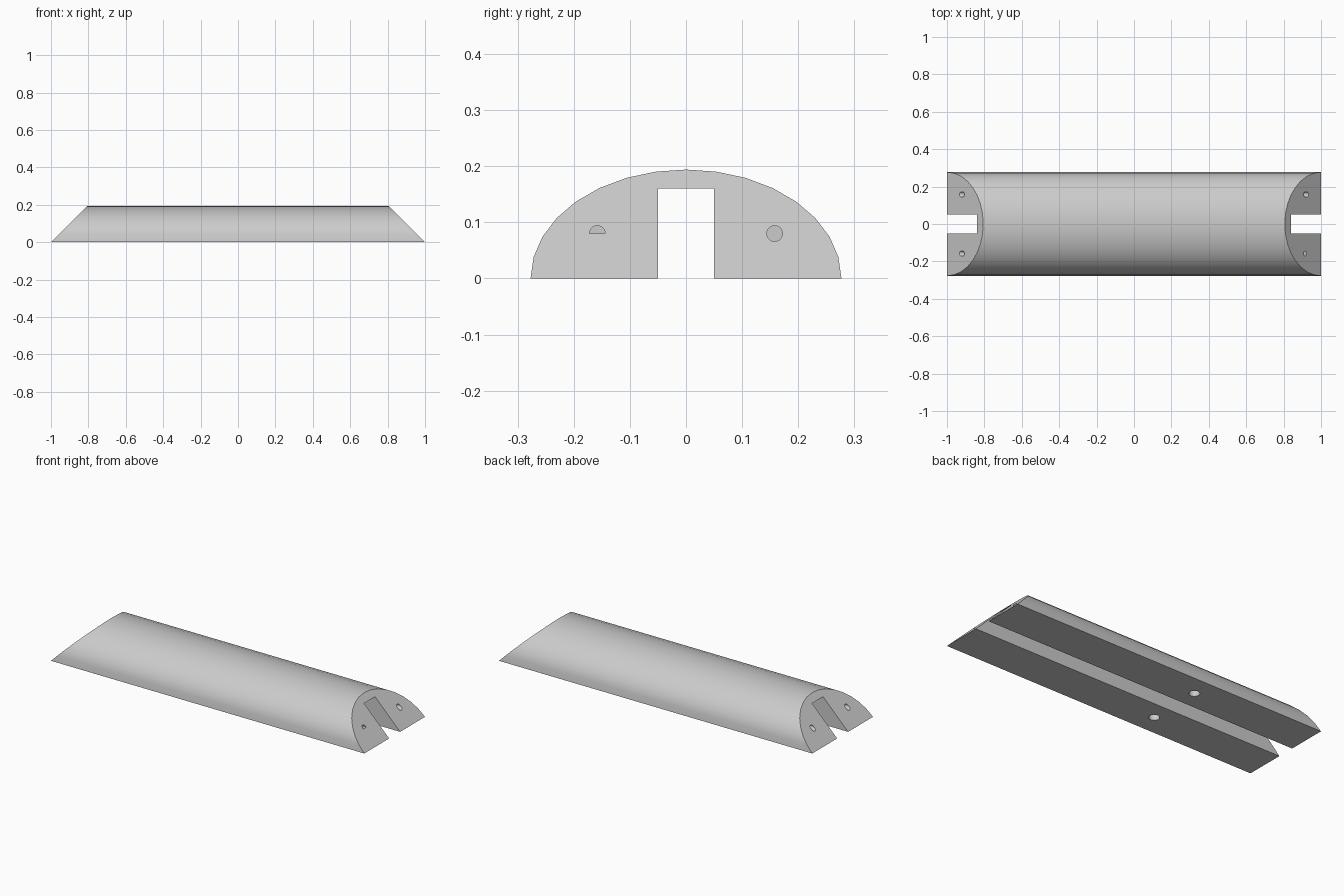
import bpy
from math import pi, sin, cos

HALF_WIDTH, HEIGHT = 0.277, 0.194
SLOT_HALF, SLOT_TOP = 0.05, 0.16
HOLE_Y, HOLE_Z = 0.158, 0.08

cube = bpy.data.objects.get("Cube")
if cube:
    bpy.data.objects.remove(cube, do_unlink=True)

grey = bpy.data.materials.new("light_grey")
grey.use_nodes = True
colour = (0.6, 0.6, 0.6, 1)
grey.diffuse_color = colour
grey.node_tree.nodes["Principled BSDF"].inputs["Base Color"].default_value = colour


def loft(name, start, end):
    """Solid joining two matching outlines, with a cap at each end."""
    n = len(start)
    faces = [(i, (i + 1) % n, n + (i + 1) % n, n + i) for i in range(n)]
    faces += [tuple(reversed(range(n))), tuple(range(n, 2 * n))]
    mesh = bpy.data.meshes.new(name)
    mesh.from_pydata(start + end, [], faces)
    mesh.materials.append(grey)
    obj = bpy.data.objects.new(name, mesh)
    bpy.context.collection.objects.link(obj)
    return obj


def arc(rx, ry, sweep, steps):
    return [(rx * cos(sweep * i / steps), ry * sin(sweep * i / steps))
            for i in range(steps + 1)]


def select(obj):
    bpy.ops.object.select_all(action='DESELECT')
    obj.select_set(True)
    bpy.context.view_layer.objects.active = obj


# Domed bar with a full-length slot underneath and mitred ends
section = arc(HALF_WIDTH, HEIGHT, pi, 16)
section += [(-SLOT_HALF, 0), (-SLOT_HALF, SLOT_TOP),
            (SLOT_HALF, SLOT_TOP), (SLOT_HALF, 0)]
bar = loft("slotted_bar",
           [(z - 1, y, z) for y, z in section],
           [(1 - z, y, z) for y, z in section])

# Pin bores in the sloping ends; one is only a half round
round_hole = arc(0.014, 0.014, 2 * pi, 20)[:-1]
half_hole = arc(0.014, 0.014, pi, 10)
cutters = []
for end in (-1, 1):
    for side in (-1, 1):
        shape = half_hole if (end, side) == (1, -1) else round_hole
        x0, x1 = sorted((end * 0.76, end * 1.02))
        cutters.append(loft("bore_cutter", *[
            [(x, side * HOLE_Y + u, HOLE_Z + v) for u, v in shape]
            for x in (x0, x1)]))

# Blind holes in the underside
wide_hole = arc(0.028, 0.028, 2 * pi, 24)[:-1]
for side in (-1, 1):
    cutters.append(loft("underside_cutter", *[
        [(u - 0.265, side * HOLE_Y + v, z) for u, v in wide_hole]
        for z in (-0.02, 0.08)]))

for cutter in cutters:
    cutter.hide_render = True
    select(bar)
    mod = bar.modifiers.new("hole", 'BOOLEAN')
    mod.operation = 'DIFFERENCE'
    mod.solver = 'EXACT'
    mod.object = cutter
    bpy.ops.object.modifier_apply(modifier=mod.name)
    bpy.data.objects.remove(cutter, do_unlink=True)

select(bar)
bpy.ops.object.shade_smooth_by_angle(angle=pi / 6)
